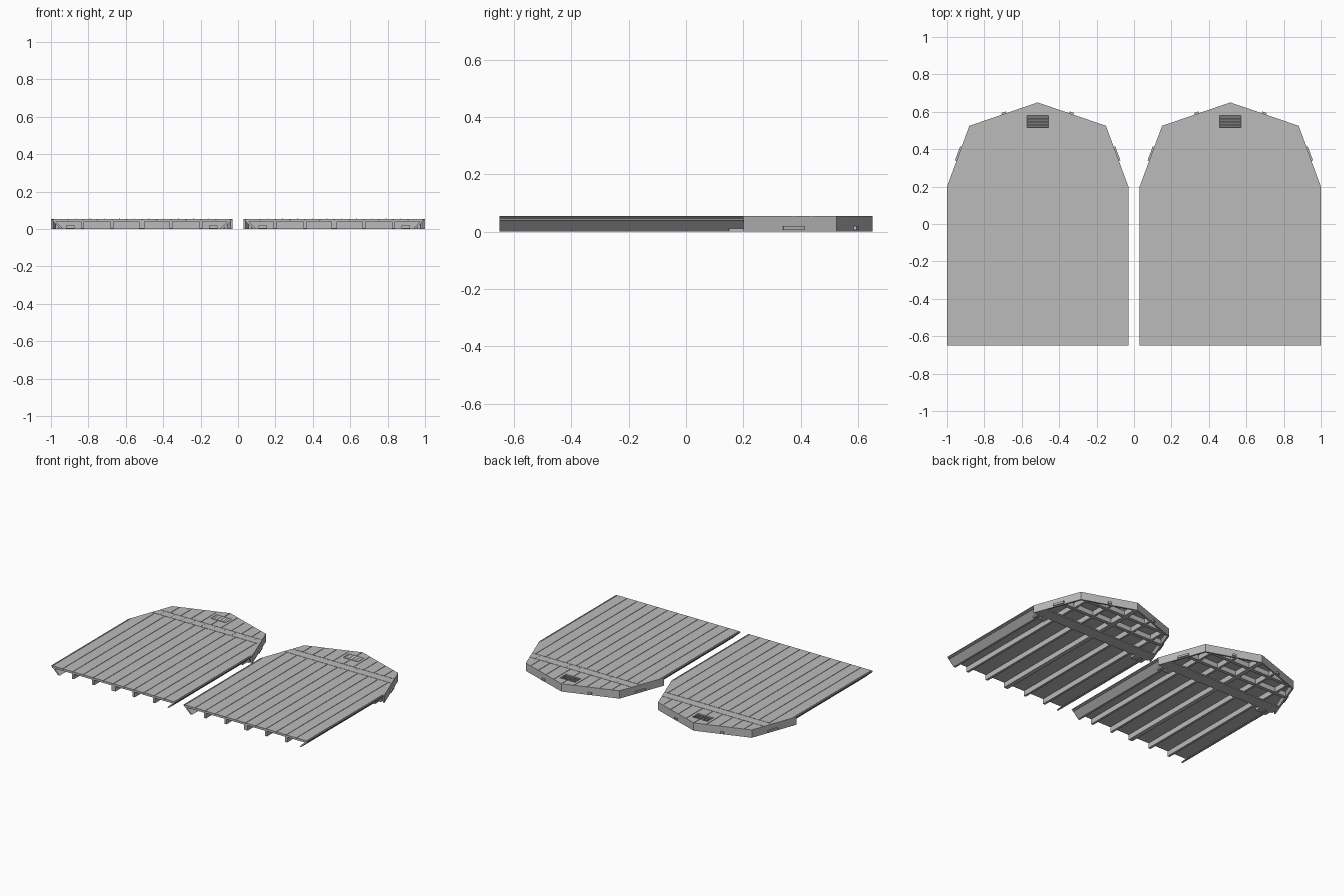
import bpy, bmesh, math
from mathutils import Matrix, Vector

if "Cube" in bpy.data.objects:
    bpy.data.objects.remove(bpy.data.objects["Cube"])

grey = bpy.data.materials.new("wall_grey")
grey.diffuse_color = (0.5, 0.5, 0.5, 1)
grey.use_nodes = True
grey.node_tree.nodes["Principled BSDF"].inputs["Base Color"].default_value = grey.diffuse_color

TOP = 0.055
CX = 0.515            # centre of each wall panel
SP = 0.079            # plank width
GAP = 0.0016          # half of the groove between planks
SKIN = 0.040          # underside of the boarding


def outline(inset=0.0):
    """Gable wall outline, drawn inward by inset."""
    i = inset
    right = [(0.485 - i, -0.65), (0.485 - i, 0.2), (0.365 - 0.88 * i, 0.525 - 0.75 * i)]
    return right + [(0, 0.65 - 1.05 * i)] + [(-x, y) for x, y in reversed(right)]


def clip(poly, axis, value, sign):
    """Keep the part of a convex polygon on one side of a line."""
    out = []
    for p, q in zip(poly, poly[1:] + poly[:1]):
        dp, dq = (p[axis] - value) * sign, (q[axis] - value) * sign
        if dp >= 0:
            out.append(p)
        if dp * dq < 0:
            t = dp / (dp - dq)
            out.append((p[0] + (q[0] - p[0]) * t, p[1] + (q[1] - p[1]) * t))
    return out


def prism(bm, poly, z0, z1):
    if len(poly) < 3:
        return
    lo = [bm.verts.new((x, y, z0)) for x, y in poly]
    hi = [bm.verts.new((x, y, z1)) for x, y in poly]
    bm.faces.new(lo[::-1])
    bm.faces.new(hi)
    n = len(poly)
    for i in range(n):
        j = (i + 1) % n
        bm.faces.new((lo[i], lo[j], hi[j], hi[i]))


def strip(bm, x0, x1, y0, y1, z0, z1, inset=0.0):
    """A board cut to fit the wall outline."""
    p = clip(outline(inset), 0, x0, 1)
    for axis, value, sign in ((0, x1, -1), (1, y0, 1), (1, y1, -1)):
        p = clip(p, axis, value, sign) if p else p
    prism(bm, p, z0, z1)


def box(bm, loc, size, rot=Matrix()):
    m = Matrix.Translation(loc) @ rot @ Matrix.Diagonal((*size, 1))
    bmesh.ops.create_cube(bm, size=1, matrix=m)


def finish(bm, name, cx):
    bmesh.ops.recalc_face_normals(bm, faces=bm.faces[:])
    me = bpy.data.meshes.new(name)
    bm.to_mesh(me)
    bm.free()
    me.materials.append(grey)
    ob = bpy.data.objects.new(name, me)
    ob.location.x = cx
    bpy.context.collection.objects.link(ob)
    return ob


def wall(cx, side):
    # opening for the louvred vent
    bm = bmesh.new()
    box(bm, (0, 0.548, 0.045), (0.116, 0.066, 0.06))
    cutter = finish(bm, side + "_vent_cutter", cx)
    cutter.hide_render = True
    cutter.hide_viewport = True

    # upright planks, with a flush band across the gable
    bm = bmesh.new()
    for k in range(-7, 7):
        x0, x1 = max(k * SP, -0.485), min((k + 1) * SP, 0.485)
        for y0, y1 in ((-0.66, 0.373), (0.437, 0.66)):
            strip(bm, x0 + GAP, x1 - GAP, y0, y1, 0.049, TOP)
    strip(bm, -0.5, 0.5, 0.376, 0.434, 0.049, TOP)
    planks = finish(bm, side + "_planks", cx)

    # backing sheet behind the planks
    bm = bmesh.new()
    strip(bm, -0.5, 0.5, -0.66, 0.66, SKIN, 0.049, 0.008)
    backing = finish(bm, side + "_backing", cx)
    for ob in (planks, backing):
        mod = ob.modifiers.new("vent_opening", 'BOOLEAN')
        mod.operation = 'DIFFERENCE'
        mod.solver = 'EXACT'
        mod.object = cutter

    # tilted vent slats
    bm = bmesh.new()
    for i in range(4):
        box(bm, (0, 0.5235 + i * 0.0165, 0.048), (0.116, 0.017, 0.003),
            Matrix.Rotation(math.radians(35), 4, 'X'))
    finish(bm, side + "_vent_slats", cx)

    # mitred long sides
    bm = bmesh.new()
    for s in (-1, 1):
        section = [(0.485, TOP - 0.002), (0.432, 0), (0.418, 0), (0.458, SKIN)]
        ends = [[bm.verts.new((s * x, y, z)) for x, z in section] for y in (-0.65, 0.2)]
        bm.faces.new(ends[0])
        bm.faces.new(ends[1][::-1])
        for i in range(4):
            j = (i + 1) % 4
            bm.faces.new((ends[0][i], ends[0][j], ends[1][j], ends[1][i]))
    finish(bm, side + "_mitred_sides", cx)

    # rim around the gable
    bm = bmesh.new()
    outer, inner = outline()[1:6], outline(0.011)[1:6]
    for i in range(4):
        prism(bm, [outer[i], outer[i + 1], inner[i + 1], inner[i]], 0, TOP - 0.001)
    finish(bm, side + "_gable_rim", cx)

    # ribs on the underside
    bm = bmesh.new()
    for k in range(-2, 3):
        w = 0.015 if k == 0 else 0.008
        strip(bm, 2 * k * SP - w, 2 * k * SP + w, -0.65, 0.66, 0.004, SKIN, 0.011)
    finish(bm, side + "_ribs", cx)

    # cross beams and the wide tie board
    bm = bmesh.new()
    for y in (0.395, 0.525):
        strip(bm, -0.5, 0.5, y - 0.012, y + 0.012, 0.006, SKIN, 0.011)
    strip(bm, -0.46, 0.46, 0.2, 0.285, 0, 0.008, 0.011)
    strip(bm, -0.46, 0.46, 0.2, 0.212, 0.008, SKIN, 0.011)
    finish(bm, side + "_cross_beams", cx)

    # corner blocks in front of the tie board
    bm = bmesh.new()
    for s in (-1, 1):
        box(bm, (s * 0.382, 0.18, 0.011), (0.046, 0.05, 0.018))
        box(bm, (s * 0.436, 0.18, 0.006), (0.02, 0.06, 0.010))
    finish(bm, side + "_corner_blocks", cx)

    # clips on the rim
    bm = bmesh.new()
    for s in (-1, 1):
        steep = math.atan2(0.325, -0.12 * s)
        box(bm, (s * 0.421, 0.375, 0.013), (0.08, 0.016, 0.014),
            Matrix.Rotation(steep, 4, 'Z'))
        slope = math.atan2(-0.125 * s, 0.365)
        box(bm, (s * 0.18, 0.591, 0.013), (0.024, 0.014, 0.014),
            Matrix.Rotation(slope, 4, 'Z'))
    finish(bm, side + "_rim_clips", cx)

    # screw heads along the band
    bm = bmesh.new()
    for k in range(-5, 5):
        for y in (0.392, 0.42):
            bmesh.ops.create_cone(bm, cap_ends=True, segments=6, radius1=0.0025,
                                  radius2=0.0025, depth=0.001,
                                  matrix=Matrix.Translation(((k + 0.5) * SP, y, TOP)))
    finish(bm, side + "_screws", cx)


wall(-CX, "left")
wall(CX, "right")
